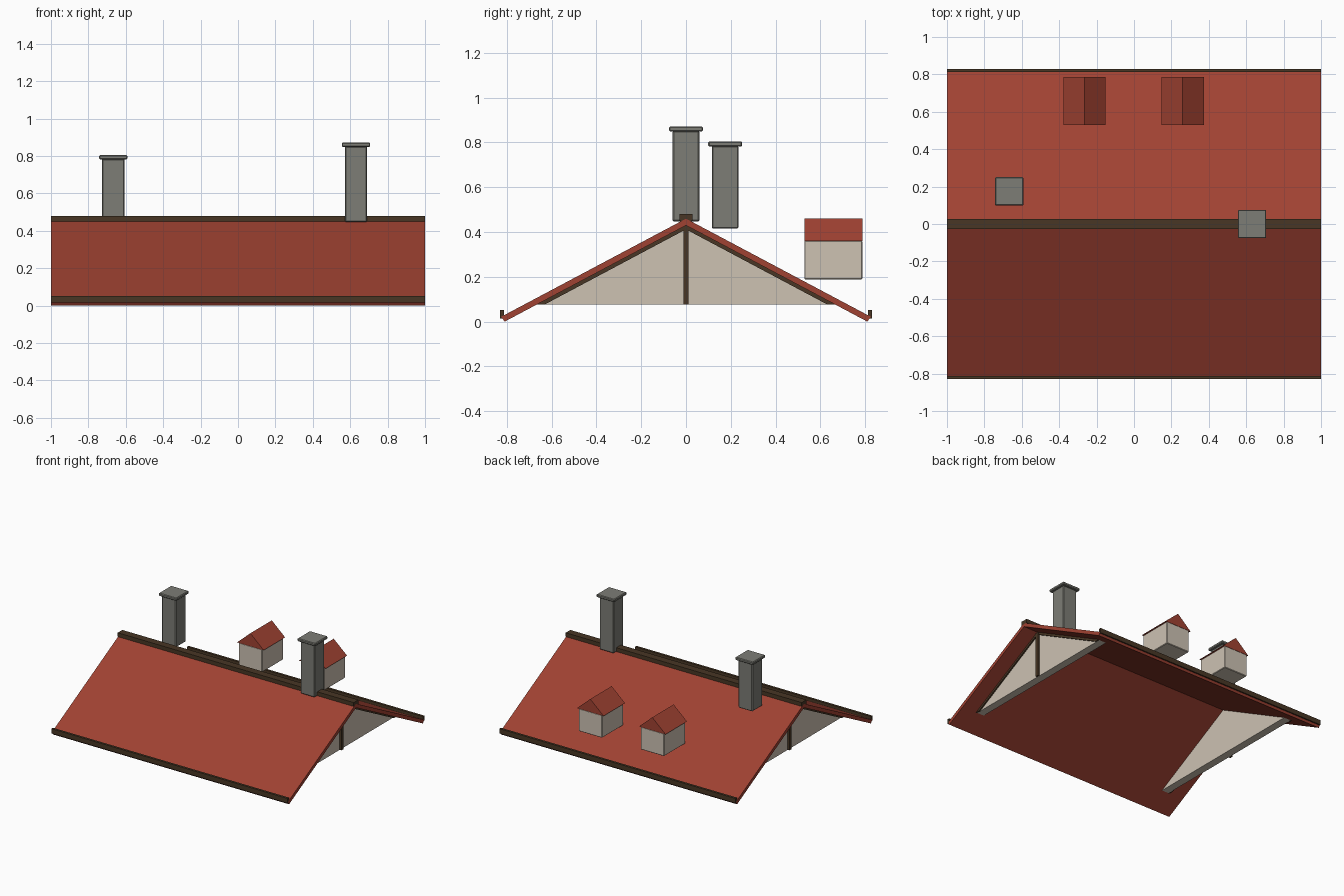
import bpy
import bmesh

cube = bpy.data.objects.get("Cube")
if cube:
    bpy.data.objects.remove(cube, do_unlink=True)


def material(name, r, g, b):
    m = bpy.data.materials.new(name)
    m.use_nodes = True
    m.diffuse_color = (r, g, b, 1)
    m.node_tree.nodes["Principled BSDF"].inputs["Base Color"].default_value = (r, g, b, 1)
    return m


red = material("red tile", 0.352, 0.054, 0.032)
cream = material("cream plaster", 0.61, 0.54, 0.45)
brown = material("dark timber", 0.065, 0.037, 0.018)
grey = material("grey stone", 0.205, 0.205, 0.18)


def prism(name, profile, start, end, mat, axis="x"):
    """Extrude a closed profile (y, z) along x, or (x, z) along y."""
    bm = bmesh.new()

    def place(a, z, t):
        return (t, a, z) if axis == "x" else (a, t, z)

    face = bm.faces.new([bm.verts.new(place(a, z, start)) for a, z in profile])
    out = bmesh.ops.extrude_face_region(bm, geom=[face])
    moved = [v for v in out["geom"] if isinstance(v, bmesh.types.BMVert)]
    bmesh.ops.translate(bm, verts=moved, vec=place(0, 0, end - start))
    bmesh.ops.recalc_face_normals(bm, faces=bm.faces)
    mesh = bpy.data.meshes.new(name)
    bm.to_mesh(mesh)
    bm.free()
    mesh.materials.append(mat)
    obj = bpy.data.objects.new(name, mesh)
    bpy.context.collection.objects.link(obj)
    return obj


def box(name, x, y, z, mat, bevel=0):
    """Box from (low, high) ranges, with an optional edge bevel."""
    obj = prism(name, [(y[0], z[0]), (y[1], z[0]), (y[1], z[1]), (y[0], z[1])],
                x[0], x[1], mat)
    if bevel:
        mod = obj.modifiers.new("edge_bevel", "BEVEL")
        mod.width = bevel
        mod.segments = 1
    return obj


def around(centre, half):
    return (centre - half, centre + half)


# Roof slopes and eave boards, front and back
for side, s in (("front", -1), ("back", 1)):
    slope = [(0, 0.46), (0.825, 0.022), (0.81, 0), (0, 0.43)]
    prism(side + "_roof_slope", [(s * y, z) for y, z in slope], -1, 1, red)
    box(side + "_eave_board", (-1, 1), around(s * 0.821, 0.009), (0.015, 0.052), brown)

# Ridge beam
box("ridge_beam", (-1, 1), around(0, 0.028), (0.45, 0.48), brown)

# Gable walls with a king post and rafters on the outer face
for side, s in (("left", 1), ("right", -1)):
    prism(side + "_gable_wall", [(-0.662, 0.077), (0.662, 0.077), (0, 0.43)],
          s * 0.81, s * 0.87, cream)
    box(side + "_king_post", (s * 0.865, s * 0.885), around(0, 0.012), (0.077, 0.42), brown)
    for end, e in (("front", -1), ("back", 1)):
        rafter = [(0, 0.43), (0.665, 0.077), (0.63, 0.077), (0, 0.412)]
        prism(side + "_" + end + "_rafter", [(e * y, z) for y, z in rafter],
              s * 0.865, s * 0.88, brown)

# Chimneys
for side, x, y, low, high in (("right", -0.667, 0.175, 0.415, 0.785),
                              ("left", 0.631, 0, 0.447, 0.852)):
    box(side + "_chimney_shaft", around(x, 0.06), around(y, 0.06), (low, high), grey, 0.006)
    box(side + "_chimney_cap", around(x, 0.076), around(y, 0.076),
        (high - 0.003, high + 0.019), grey, 0.005)

# Dormers on the back slope
for side, x in (("left", 0.26), ("right", -0.265)):
    box(side + "_dormer_wall", around(x, 0.1), (0.528, 0.787), (0.188, 0.362), cream, 0.004)
    prism(side + "_dormer_roof", [(x - 0.113, 0.36), (x + 0.113, 0.36), (x, 0.46)],
          0.528, 0.787, red, axis="y")
